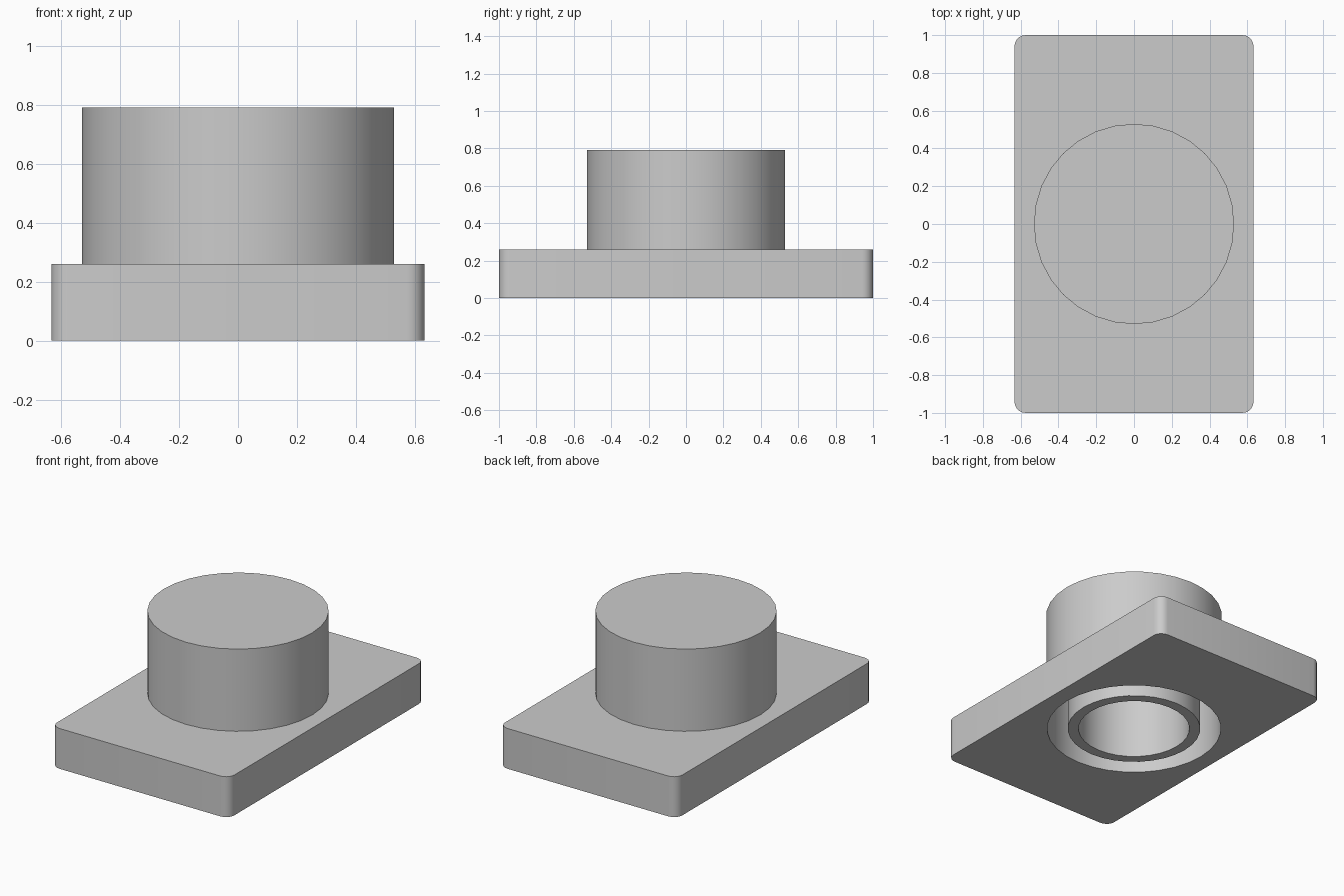
import bpy
import bmesh
import math

cube = bpy.data.objects.get("Cube")
if cube:
    bpy.data.objects.remove(cube, do_unlink=True)

SIDES = 32
PLATE_TOP, KNOB_TOP, CEILING = 0.26, 0.79, 0.78
KNOB_R, CAVITY_R = 0.53, 0.525

grey = bpy.data.materials.new("light grey")
grey.use_nodes = True
colour = (0.6, 0.6, 0.6, 1)
grey.diffuse_color = colour
grey.node_tree.nodes["Principled BSDF"].inputs["Base Color"].default_value = colour


def finish(name, bm):
    """Turn a bmesh into a grey object with clean outward normals."""
    bmesh.ops.recalc_face_normals(bm, faces=bm.faces)
    mesh = bpy.data.meshes.new(name)
    bm.to_mesh(mesh)
    bm.free()
    mesh.materials.append(grey)
    obj = bpy.data.objects.new(name, mesh)
    bpy.context.collection.objects.link(obj)
    return obj


def smooth(obj):
    bpy.ops.object.select_all(action='DESELECT')
    obj.select_set(True)
    bpy.context.view_layer.objects.active = obj
    bpy.ops.object.shade_smooth_by_angle(angle=math.radians(30))


def lathe(name, profile, closed=False):
    """Revolve (radius, height) points around the z axis."""
    bm = bmesh.new()
    verts = [bm.verts.new((r, 0, z)) for r, z in profile]
    edges = [bm.edges.new(pair) for pair in zip(verts, verts[1:])]
    if closed:
        edges.append(bm.edges.new((verts[-1], verts[0])))
    bmesh.ops.spin(bm, geom=verts + edges, cent=(0, 0, 0), axis=(0, 0, 1),
                   angle=math.tau, steps=SIDES)
    bmesh.ops.remove_doubles(bm, verts=bm.verts, dist=0.0001)
    return finish(name, bm)


# Base plate with rounded upright corners
bm = bmesh.new()
bmesh.ops.create_cube(bm, size=1)
bmesh.ops.scale(bm, vec=(1.266, 2, PLATE_TOP), verts=bm.verts)
bmesh.ops.translate(bm, vec=(0, 0, PLATE_TOP / 2), verts=bm.verts)
uprights = [e for e in bm.edges
            if abs(e.verts[0].co.z - e.verts[1].co.z) > 0.1]
bmesh.ops.bevel(bm, geom=uprights, offset=0.06, segments=5, profile=0.5,
                affect='EDGES')
plate = finish("base_plate", bm)

# Round opening through the plate
cutter = lathe("opening_cutter", [(0, -0.1), (CAVITY_R, -0.1),
                                  (CAVITY_R, 0.5), (0, 0.5)])
cutter.hide_render = True
cut = plate.modifiers.new("opening", 'BOOLEAN')
cut.operation = 'DIFFERENCE'
cut.solver = 'EXACT'
cut.object = cutter
bpy.context.view_layer.objects.active = plate
bpy.ops.object.modifier_apply(modifier=cut.name)
bpy.data.objects.remove(cutter, do_unlink=True)
smooth(plate)

# Hollow round knob with a flat top
knob = lathe("knob", [(0, KNOB_TOP), (KNOB_R, KNOB_TOP), (KNOB_R, PLATE_TOP),
                      (CAVITY_R, PLATE_TOP), (CAVITY_R, CEILING), (0, CEILING)])
smooth(knob)

# Inner tube hanging from the knob's ceiling down to the underside
tube = lathe("inner_tube", [(0.335, 0), (0.4, 0), (0.4, CEILING),
                            (0.335, CEILING)], closed=True)
smooth(tube)
